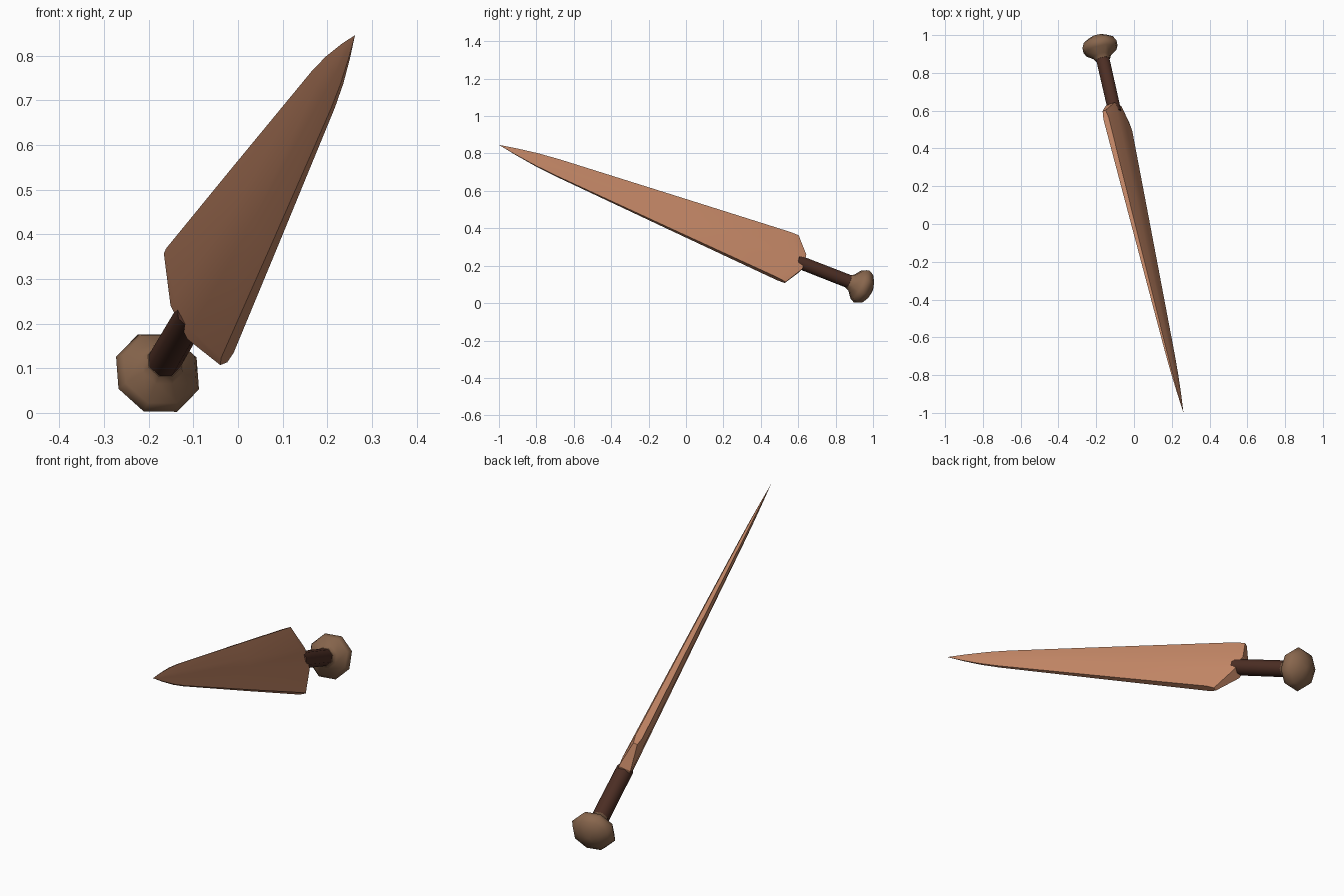
import bpy, bmesh, math
from mathutils import Matrix, Vector

if "Cube" in bpy.data.objects:
    bpy.data.objects.remove(bpy.data.objects["Cube"])

# Dagger frame: local z runs to the tip, local x across the blade
BASE = Vector((-0.095, 0.565, 0.235))
TIP = Vector((0.262, -1.0, 0.846))
LENGTH = (TIP - BASE).length
axis = (TIP - BASE).normalized()
wide = Vector((-0.127, 0.07, 0.25))
wide = (wide - axis * wide.dot(axis)).normalized()
flat = axis.cross(wide)
FRAME = Matrix.Translation(BASE) @ Matrix((wide, flat, axis)).transposed().to_4x4()


def material(name, rgb):
    m = bpy.data.materials.new(name)
    m.diffuse_color = (*rgb, 1)
    m.use_nodes = True
    m.node_tree.nodes["Principled BSDF"].inputs["Base Color"].default_value = m.diffuse_color
    return m


copper = material("copper", (0.58, 0.255, 0.14))
brown = material("bronze brown", (0.25, 0.135, 0.075))
dark = material("dark grip", (0.075, 0.028, 0.018))


def finish(name, bm, mat, angle):
    bmesh.ops.remove_doubles(bm, verts=bm.verts, dist=0.0005)
    bmesh.ops.recalc_face_normals(bm, faces=bm.faces)
    me = bpy.data.meshes.new(name)
    bm.to_mesh(me)
    bm.free()
    me.transform(FRAME)
    me.materials.append(mat)
    ob = bpy.data.objects.new(name, me)
    bpy.context.collection.objects.link(ob)
    bpy.ops.object.select_all(action='DESELECT')
    ob.select_set(True)
    bpy.context.view_layer.objects.active = ob
    bpy.ops.object.shade_smooth_by_angle(angle=math.radians(angle))
    return ob


def bridge(bm, rings):
    for a, b in zip(rings, rings[1:]):
        n = len(a)
        for i in range(n):
            j = (i + 1) % n
            bm.faces.new((a[i], a[j], b[j], b[i]))


# Blade: lofted flat section with blunt edges and a stepped shoulder
COLS = (-1, -0.3, 0.3, 1)


def section(bm, half, z_edge, z_mid, n_edge, n_mid):
    pts = [(u, 1) for u in COLS] + [(u, -1) for u in reversed(COLS)]
    ring = []
    for u, side in pts:
        edge = abs(u) == 1
        ring.append(bm.verts.new((u * half, side * (n_edge if edge else n_mid),
                                  z_edge if edge else z_mid)))
    return ring


bm = bmesh.new()
rings = [section(bm, 0.144, 0.0, -0.065, 0.009, 0.027),
         section(bm, 0.141, 0.045, -0.01, 0.016, 0.030)]
# distance from tip (fraction of length), half width
for t, half in ((0.64, 0.102), (0.2, 0.049), (0.13, 0.037), (0.06, 0.019)):
    k = half / 0.144
    z = LENGTH * (1 - t)
    rings.append(section(bm, half, z, z, 0.016 * k, 0.030 * k))
bridge(bm, rings)
end = rings[0]
for i in range(3):
    bm.faces.new((end[i], end[i + 1], end[6 - i], end[7 - i]))
last = rings[-1]
tip = bm.verts.new((0, 0, LENGTH))
for i in range(8):
    bm.faces.new((last[i], last[(i + 1) % 8], tip))
finish("blade", bm, copper, 30)


# Turned parts: profile of (distance behind the blade base, radius)
def turned(name, profile, sides, mat, angle):
    bm = bmesh.new()
    rings = []
    for s, r in profile:
        rings.append([bm.verts.new((r * math.cos(i * math.tau / sides),
                                    r * math.sin(i * math.tau / sides), -s))
                      for i in range(sides)])
    bridge(bm, rings)
    bm.faces.new(rings[0])
    bm.faces.new(rings[-1])
    return finish(name, bm, mat, angle)


# Grip and octagonal pommel
turned("grip", [(0.03, 0.037), (0.35, 0.038)], 8, dark, 50)
turned("pommel", [(0.335, 0.04), (0.355, 0.05), (0.385, 0.088), (0.41, 0.1),
                  (0.44, 0.085), (0.462, 0.05), (0.472, 0.015)], 8, brown, 50)
